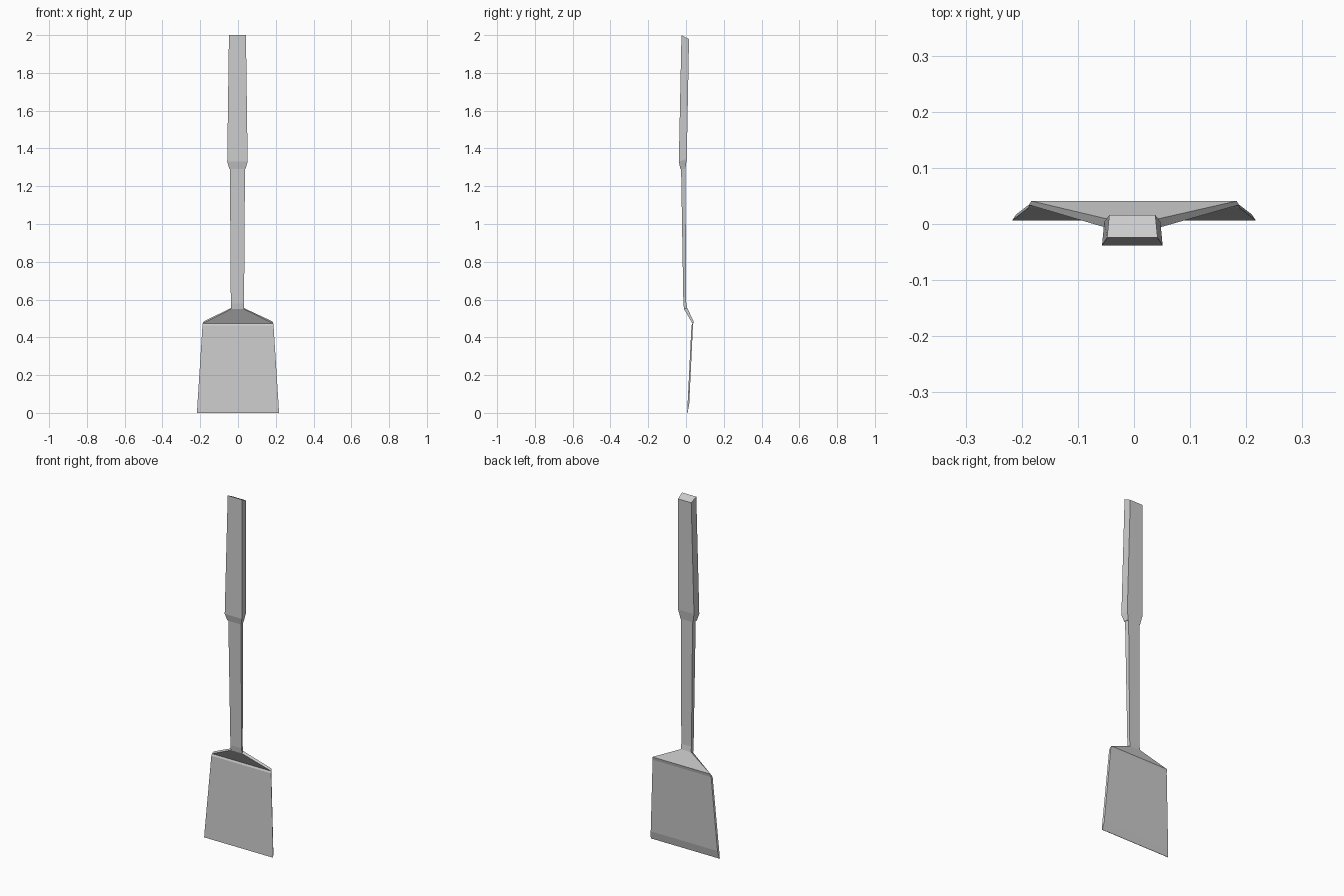
import bpy

# Each section: x centre, front (half width, y, z), back (half width, y, z)
def loft(name, sections):
    verts, faces = [], []
    for cx, (fw, fy, fz), (bw, by, bz) in sections:
        verts += [(cx - fw, fy, fz), (cx + fw, fy, fz),
                  (cx + bw, by, bz), (cx - bw, by, bz)]
    n = len(sections)
    for s in range(n - 1):
        a = s * 4
        for i in range(4):
            j = (i + 1) % 4
            faces.append((a + i, a + j, a + 4 + j, a + 4 + i))
    faces.append((3, 2, 1, 0))
    e = 4 * (n - 1)
    faces.append((e, e + 1, e + 2, e + 3))
    mesh = bpy.data.meshes.new(name)
    mesh.from_pydata(verts, [], faces)
    mesh.update()
    obj = bpy.data.objects.new(name, mesh)
    bpy.context.collection.objects.link(obj)
    return obj

C = -0.003  # the handle sits slightly off the blade centre

# Thin blade with a bevelled tip and a flared, bent neck
loft("blade", [
    (0, (0.217, 0.006, 0.0), (0.216, 0.008, 0.0)),
    (0, (0.215, 0.008, 0.04), (0.210, 0.017, 0.045)),
    (0, (0.188, 0.029, 0.463), (0.184, 0.037, 0.466)),
    (0, (0.187, 0.034, 0.473), (0.183, 0.041, 0.484)),
    (C, (0.035, -0.010, 0.549), (0.032, 0.006, 0.556)),
])

# Slim shaft, slightly wider toward the grip
loft("shaft", [
    (C, (0.035, -0.010, 0.549), (0.032, 0.006, 0.556)),
    (C, (0.035, -0.014, 0.58), (0.032, 0.001, 0.585)),
    (C, (0.040, -0.026, 1.30), (0.036, -0.003, 1.30)),
])

# Thick tapering grip with a collar at its lower end
loft("grip", [
    (C, (0.043, -0.030, 1.292), (0.039, -0.003, 1.292)),
    (C, (0.054, -0.038, 1.33), (0.050, 0.004, 1.345)),
    (C, (0.045, -0.024, 2.0), (0.041, 0.016, 1.98)),
])
